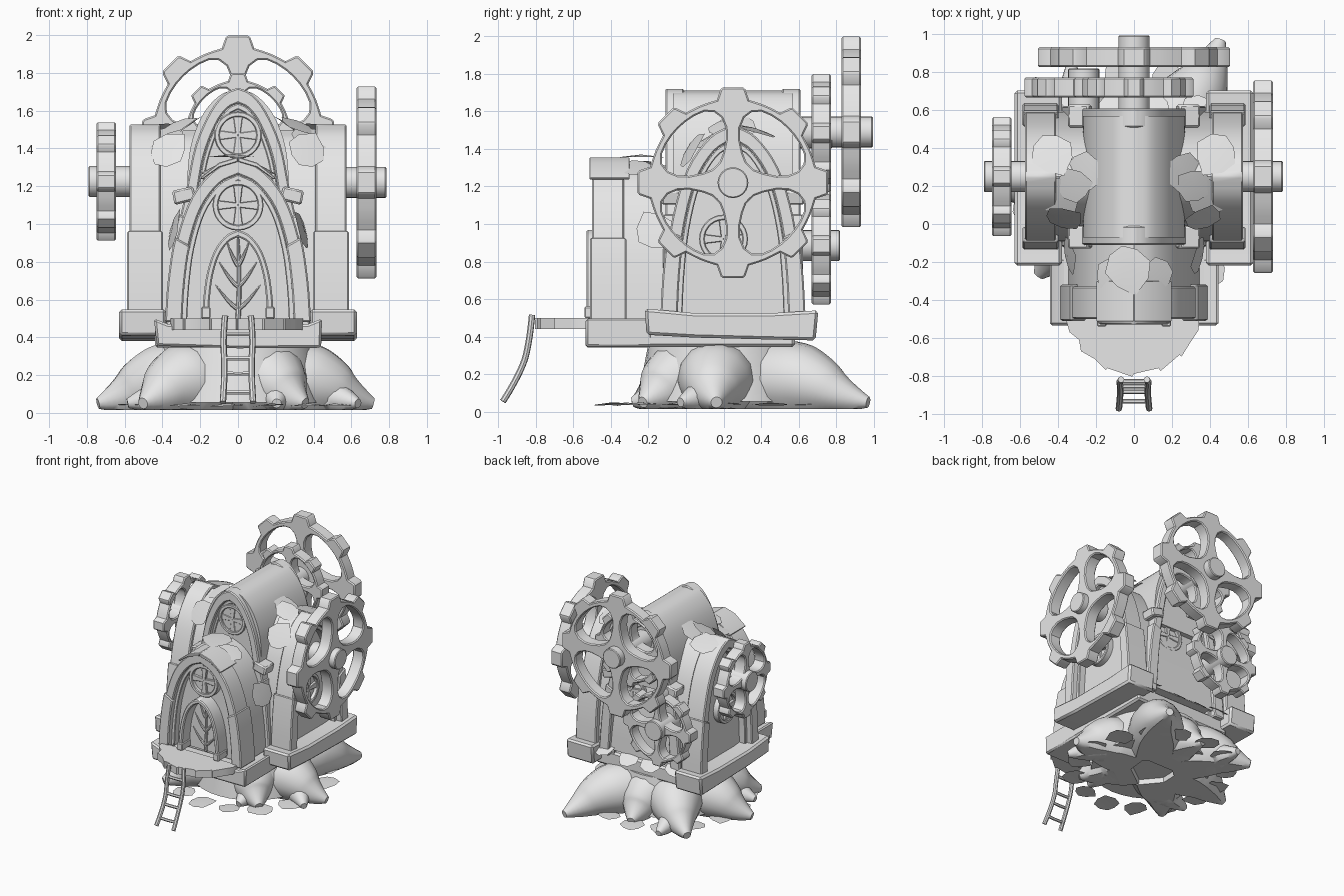
import bpy, bmesh, math, random
from math import sin, cos, radians, pi
from mathutils import Matrix, Vector

if "Cube" in bpy.data.objects:
    bpy.data.objects.remove(bpy.data.objects["Cube"])

random.seed(4)
T, R = Matrix.Translation, lambda d, ax='Z': Matrix.Rotation(radians(d), 4, ax)
I = Matrix.Identity(4)
stone = bpy.data.materials.new("stone_grey")
stone.diffuse_color = (0.8, 0.8, 0.8, 1)
stone.use_nodes = True
stone.node_tree.nodes["Principled BSDF"].inputs["Base Color"].default_value = stone.diffuse_color


def link(name, data, M=I, bevel=0):
    ob = bpy.data.objects.new(name, data)
    bpy.context.collection.objects.link(ob)
    data.materials.append(stone)
    ob.matrix_world = M
    if bevel:
        m = ob.modifiers.new("bevel", 'BEVEL')
        m.width, m.segments, m.limit_method = bevel, 1, 'ANGLE'
    return ob


def add(name, bm, M=I, bevel=0):
    bmesh.ops.recalc_face_normals(bm, faces=bm.faces)
    me = bpy.data.meshes.new(name)
    bm.to_mesh(me)
    bm.free()
    return link(name, me, M, bevel)


def prism(name, pts, y0, y1, M=I, bevel=0):
    """Outline in x, z pushed from y0 to y1."""
    bm = bmesh.new()
    f = bm.faces.new([bm.verts.new((x, y0, z)) for x, z in pts])
    ext = bmesh.ops.extrude_face_region(bm, geom=[f])['geom']
    bmesh.ops.translate(bm, vec=(0, y1 - y0, 0), verts=[v for v in ext if isinstance(v, bmesh.types.BMVert)])
    return add(name, bm, M, bevel)


def box(name, lo, hi, M=I, bevel=0.01):
    return prism(name, [(lo[0], lo[2]), (hi[0], lo[2]), (hi[0], hi[2]), (lo[0], hi[2])], lo[1], hi[1], M, bevel)


def cyl(name, r, y0, y1, M=I, n=24, bevel=0.006):
    return prism(name, [(r * cos(2 * pi * i / n), r * sin(2 * pi * i / n)) for i in range(n)], y0, y1, M, bevel)


def tube(name, pts, radii, M=I, res=4):
    cu = bpy.data.curves.new(name, 'CURVE')
    cu.dimensions, cu.bevel_depth, cu.bevel_resolution, cu.use_fill_caps = '3D', 1, res, True
    sp = cu.splines.new('NURBS')
    sp.points.add(len(pts) - 1)
    for p, co, r in zip(sp.points, pts, radii):
        p.co, p.radius = (*co, 1), r
    sp.order_u, sp.use_endpoint_u, sp.resolution_u = 3, True, 6
    return link(name, cu, M)


def smooth_profile(p, n=4):
    """Catmull-Rom curve through half of an arch."""
    p = [Vector(q) for q in p]
    e = [2 * p[0] - p[1]] + p + [2 * p[-1] - p[-2]]
    out = []
    for a, b, c, d in zip(e, e[1:], e[2:], e[3:]):
        for t in (i / n for i in range(n)):
            out.append(tuple(0.5 * (2 * b + (c - a) * t + (2 * a - 5 * b + 4 * c - d) * t * t
                                    + (3 * b - a - 3 * c + d) * t ** 3)))
    return out + [tuple(p[-1])]


def gothic(w, z0, z1):
    shape = [(1, 0), (.96, .25), (.86, .52), (.65, .77), (.33, .935), (0, 1)]
    return smooth_profile([(w * x, z0 + (z1 - z0) * h) for x, h in shape])


def shrink(half, t):
    w, z0, h = half[0][0], half[0][1], half[-1][1] - half[0][1]
    return [(x * (1 - t / w), z0 + (z - z0) * (1 - 1.1 * t / h)) for x, z in half]


def full(half):
    return half + [(-x, z) for x, z in half[-2::-1]]


def band(name, half, t, y0, y1, M=I, bevel=0.008):
    return prism(name, full(half) + full(shrink(half, t))[::-1], y0, y1, M, bevel)


def window(name, z, r, y, M=I, x=0):
    L = M @ T((x, y, z))
    bm = bmesh.new()
    prof = [(r, .02), (r, -.035), (r * .78, -.035), (r * .78, .02)]
    rings = [[bm.verts.new((a * cos(k * pi / 14), b, a * sin(k * pi / 14))) for a, b in prof] for k in range(28)]
    for k in range(28):
        for j in range(4):
            p, q = rings[k], rings[(k + 1) % 28]
            bm.faces.new((p[j], q[j], q[(j + 1) % 4], p[(j + 1) % 4]))
    add(name + "_rim", bm, L, .005)
    cyl(name + "_pane", r * .8, -.005, .02, L, bevel=0)
    for k in range(4):  # bars widening toward the rim
        prism(name + "_bar", [(-.012, 0), (.012, 0), (.025, r * .8), (-.025, r * .8)], -.025, 0, L @ R(90 * k, 'Y'), .003)


def facade(name, half, front, depth, back, M, legs=8, shell=None):
    """Arched hall with a stone arch on its open end."""
    prism(name + "_hall", full(shrink(half, .03)), front + .09, back, M)
    if shell:
        prism(name + "_roof", full(shell), front + .04, back, M)
    band(name + "_arch", half, .075, front, front + depth, M)
    band(name + "_inner_trim", shrink(half, .075), .03, front + .035, front + .1, M, .005)
    low, inn = half[:legs + 1], shrink(half, .08)[:legs + 1]
    for s in (1, -1):  # thicker foot stones
        pts = [(s * (x + .012), z) for x, z in low] + [(s * x, z) for x, z in inn[::-1]]
        prism(name + "_foot_stone", pts, front - .012, front + depth + .012, M, .008)


def gear(name, Rad, M, hub):
    """Eight-toothed wheel around local y with four flared spokes."""
    P = lambda r, a: (Rad * r * cos(radians(a)), Rad * r * sin(radians(a)))
    outer = []
    for k in range(8):
        outer += [P(r, 45 * k + a) for r, a in ((.88, -11), (.985, -7.5), (1, -6), (1, 6), (.985, 7.5), (.88, 11),
                                                (.875, 17), (.875, 22.5), (.875, 28))]
    hole = [(.25, 45), (.26, 32), (.33, 18), (.46, 9), (.58, 7.5), (.69, 10), (.765, 15), (.8, 22), (.805, 30), (.805, 38)]
    hole += [(r, 90 - a) for r, a in [(.805, 45)] + hole[:0:-1]]
    cu = bpy.data.curves.new(name, 'CURVE')
    cu.dimensions, cu.fill_mode, cu.extrude = '2D', 'BOTH', .044
    cu.bevel_depth, cu.bevel_resolution, cu.offset = .008, 0, -.008
    for pts in [outer] + [[P(r, a + 90 * k) for r, a in hole] for k in range(4)]:
        sp = cu.splines.new('POLY')
        sp.points.add(len(pts) - 1)
        sp.use_cyclic_u = True
        for p, (x, y) in zip(sp.points, pts):
            p.co = (x, y, 0, 1)
    link(name, cu, M @ R(90, 'X'))
    cyl(name + "_axle", .082, hub[0], hub[1], M)


def leaf(name, co, normal, size, spin=0):
    out = [(0, -1), (.6, -.75), (.95, -.1), (.62, .55), (0, 1.1), (-.7, .55), (-.95, -.1), (-.55, -.7)]
    bm = bmesh.new()
    vs = [bm.verts.new((x * size, y * size, -.12 * size * (x * x + y * y))) for x, y in out]
    c = bm.verts.new((0, 0, 0))
    for i in range(8):
        bm.faces.new((vs[i - 1], vs[i], c))
    bmesh.ops.solidify(bm, geom=bm.faces[:], thickness=.008)
    add(name, bm, T(co) @ Vector(normal).to_track_quat('Z', 'Y').to_matrix().to_4x4() @ R(spin))


# Halls: tall main hall, front porch and two wings
BACK = R(180)
RIGHT, LEFT = T((0, .25, 0)) @ R(90), T((0, .25, 0)) @ R(-90)
tall = smooth_profile([(.37, .45), (.33, .9), (.275, 1.18), (.225, 1.42), (.145, 1.6), (.07, 1.69), (0, 1.722)])
roof = smooth_profile([(.27, 1.1), (.265, 1.3), (.24, 1.45), (.18, 1.59), (.09, 1.685), (0, 1.71)])
porch = gothic(.375, .48, 1.345)
wing = gothic(.375, .5, 1.53)
facade("main_front", tall, -.11, .1, .3, I, 6, roof)
facade("main_back", tall, -.61, .1, -.2, BACK, 6, roof)
facade("porch", porch, -.5, .17, -.05, I)
for side, M in (("right", RIGHT), ("left", LEFT)):
    facade(side + "_wing", wing, -.575, .165, 0, M, 7)
    window(side + "_wing_window", .92, .13, -.5, M, -.05 if side == "right" else .05)
window("upper_window", 1.47, .125, -.05)
window("porch_window", 1.1, .135, -.43)
window("back_window", 1.03, .13, -.53, BACK, -.12)

# Wall brackets at the springing of the tall arches
for M, f in ((I, -.11), (BACK, -.61)):
    for s in (1, -1):
        prism("bracket", [(s * .22, 1.13), (s * .335, 1.1), (s * .35, 1.175), (s * .24, 1.2)], f - .02, f + .1, M, .01)

# Pointed eave over the porch
for s in (1, -1):
    prism("porch_eave", [(0, 1.33), (0, 1.355), (s * .1, 1.325), (s * .2, 1.245), (s * .19, 1.235), (s * .1, 1.3)],
          -.515, -.3, I, .004)

# Door with frame and vine ornament
door = gothic(.19, .5, .97)
band("door_frame", door, .035, -.53, -.4)
prism("door_panel", full(shrink(door, .03)), -.425, -.39)
tube("vine_stem", [(0, -.43, .5), (.012, -.43, .7), (0, -.43, .93)], [.014, .012, .006], res=2)
for s in (1, -1):
    box("door_foot", (s * .17 - .025, -.54, .5), (s * .17 + .025, -.42, .56), bevel=.006)
    for z, l in ((.55, .12), (.67, .1), (.78, .06)):
        tube("vine_branch", [(0, -.43, z), (s * l * .35, -.435, z + .02), (s * l, -.43, z + .13)], [.012, .012, .002], res=2)

# Foundations
box("main_base", (-.44, -.5, .345), (.44, .58, .47), bevel=.015)
prism("front_base", [(-.43, .355), (0, .342), (.44, .345), (.445, .5), (.37, .47), (-.37, .47), (-.445, .5)], -.535, -.18, I, .012)
for M in (RIGHT, LEFT):
    sag = [(-.46, .41), (-.2, .395), (.2, .385), (.44, .38), (.455, .54), (.2, .525), (-.2, .525), (-.47, .55)]
    prism("wing_base", [(x * (1 if M is RIGHT else -1), z) for x, z in sag], -.63, -.38, M, .015)

# Porch deck: ragged half round of planks, laid flat
rim = [(-.36, -.5), (-.34, -.57), (-.29, -.61), (-.28, -.67), (-.21, -.71), (-.15, -.77), (-.14, -.76), (-.01, -.805),
       (0, -.79), (.13, -.76), (.14, -.775), (.24, -.69), (.25, -.7), (.3, -.62), (.34, -.56), (.345, -.5)]
prism("porch_deck", rim, -.5, -.44, Matrix(((1, 0, 0, 0), (0, 0, 1, 0), (0, -1, 0, 0), (0, 0, 0, 1))))

# Ladder
rail = [(-.82, .515), (-.83, .4), (-.87, .22), (-.975, .055)]
for s in (1, -1):
    tube("ladder_rail", [(s * (.068 + .012 * (i % 2)), y, z) for i, (y, z) in enumerate(rail)], [.017] * 4, res=2)
for y, z in ((-.829, .42), (-.855, .29), (-.885, .21), (-.935, .11)):
    tube("ladder_rung", [(-.075, y, z), (0, y, z - .006), (.075, y, z)], [.012] * 3, res=1)

# Gears with axles
gear("right_gear", .51, T((.68, .25, 1.22)) @ R(90), (-.105, .15))
gear("left_gear", .315, T((-.697, .25, 1.225)) @ R(-90), (-.095, .15))
gear("back_large_gear", .51, T((0, .88, 1.49)) @ BACK, (-.115, .33))
gear("back_upper_gear", .315, T((0, .72, 1.485)) @ BACK, (-.06, .15))
gear("back_lower_gear", .315, T((-.265, .72, .885)) @ BACK, (-.1, .15))

# Stump with spreading roots, some forked or curled
bm = bmesh.new()
bmesh.ops.create_cone(bm, cap_ends=True, segments=32, radius1=.46, radius2=.4, depth=.31,
                      matrix=T((0, .2, .21)))
add("stump", bm)
for x, y, fork in [(-.74, .22, 0), (-.53, -.24, 1), (.33, -.25, 1), (.71, .12, 1), (.5, .94, 0), (.0, .78, 0), (-.5, .78, 1)]:
    d = Vector((x, y - .2, 0))
    side = Vector((-d.y, d.x, 0))
    at = lambda f, z, k=0: tuple(Vector((0, .2, z)) + d * f + side * k)
    tube("root", [at(.2, .16), at(.48, .18), at(.68, .14), at(.84, .08, .02), at(1, .05, .06)],
         [.22, .22, .17, .1, .03], res=5)
    if fork:
        tube("root_fork", [at(.6, .1), at(.76, .08, -.1), at(.92, .05, -.22)], [.12, .09, .025], res=4)

# Ground leaves
for k in range(15):
    a = 2 * pi * k / 15
    leaf("ground_leaf", (.56 * cos(a), .2 + .6 * sin(a), .05), (random.uniform(-.06, .06), random.uniform(-.06, .06), 1),
         random.uniform(.08, .11), random.uniform(0, 360))

# Leaves on roofs and walls
for s in (1, -1):
    for x, y, z, n, size in ((.43, .37, 1.51, (.1, .3, 1), .12), (.39, .14, 1.47, (.2, -.5, 1), .12),
                             (.27, .27, 1.53, (.7, 0, 1), .12), (.32, .2, 1.53, (.4, -.3, 1), .1),
                             (.35, -.17, .97, (1, -.2, .25), .11), (.37, .02, 1.4, (.3, -1, .6), .11),
                             (.33, .6, .52, (.1, .5, 1), .1), (.1, .61, .5, (0, .6, 1), .1),
                             (.12, -.27, 1.31, (.45, -.1, 1), .1)):
        leaf("leaf", (s * x, y, z), (s * n[0], n[1], n[2]), size, random.uniform(-40, 40))
leaf("porch_leaf", (-.03, -.24, 1.37), (0, 0, 1), .13, 15)

# Turn curves into meshes, keep roots above ground, smooth rounded parts
bpy.ops.object.select_all(action='SELECT')
bpy.context.view_layer.objects.active = bpy.context.selected_objects[0]
bpy.ops.object.convert(target='MESH')
for ob in bpy.context.scene.objects:
    if ob.name.startswith("root"):
        for v in ob.data.vertices:
            v.co.z = max(v.co.z, .015)
bpy.ops.object.select_all(action='SELECT')
bpy.ops.object.shade_smooth_by_angle(angle=radians(35))
